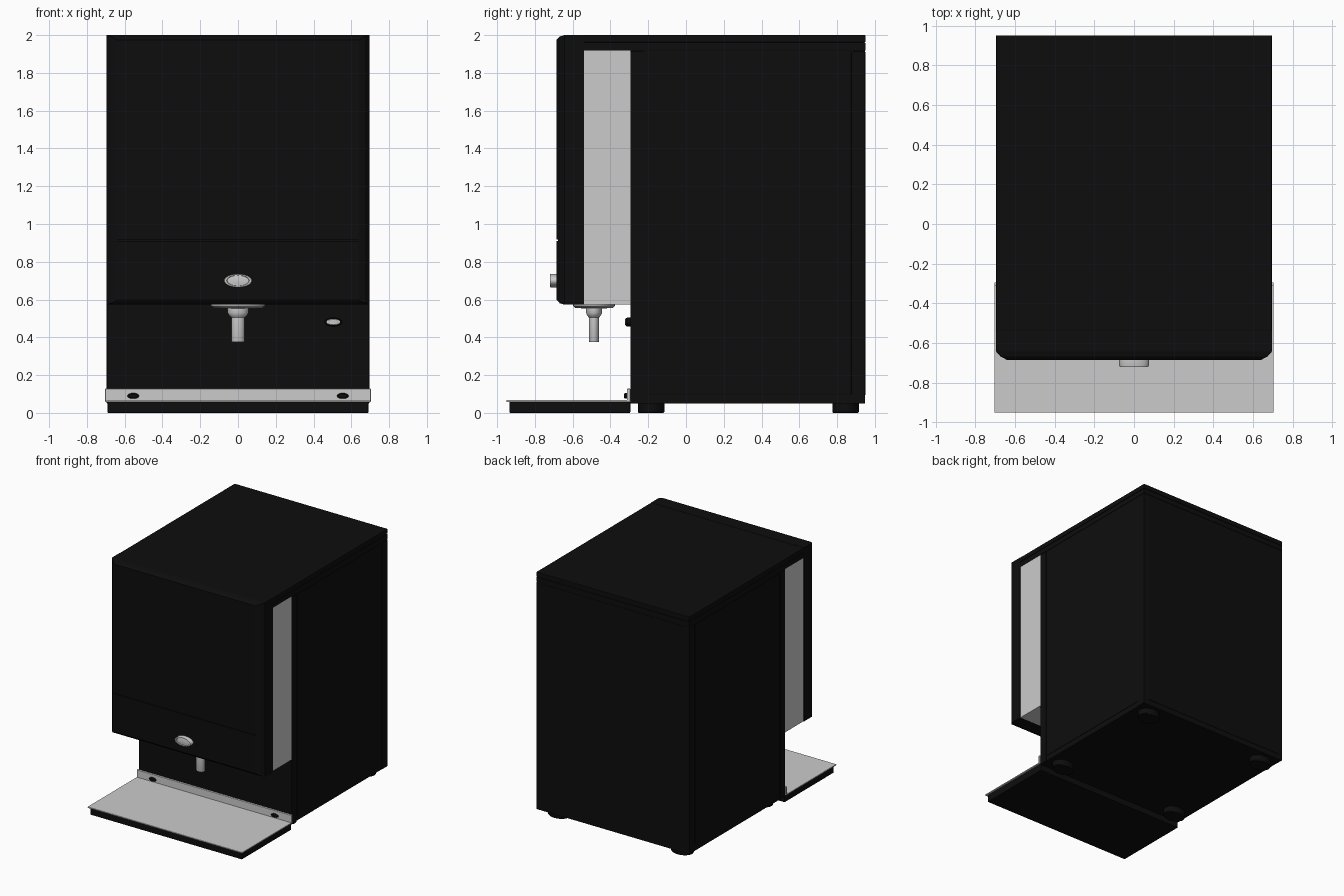
import bpy, bmesh, math

if "Cube" in bpy.data.objects:
    bpy.data.objects.remove(bpy.data.objects["Cube"])

black = bpy.data.materials.new("black")
black.diffuse_color = (0.004, 0.004, 0.004, 1)
black.use_nodes = True
black.node_tree.nodes["Principled BSDF"].inputs["Base Color"].default_value = black.diffuse_color


def finish(name, bm, mat):
    bmesh.ops.recalc_face_normals(bm, faces=bm.faces)
    me = bpy.data.meshes.new(name)
    bm.to_mesh(me)
    bm.free()
    ob = bpy.data.objects.new(name, me)
    bpy.context.collection.objects.link(ob)
    if mat:
        me.materials.append(mat)
    return ob


def box(name, x, y, z, mat=black, bevel=0.0):
    """Box from (min, max) pairs, optionally with bevelled edges."""
    bm = bmesh.new()
    bmesh.ops.create_cube(bm, size=1)
    for v in bm.verts:
        v.co = [r[0] + (c + 0.5) * (r[1] - r[0]) for c, r in zip(v.co, (x, y, z))]
    ob = finish(name, bm, mat)
    if bevel:
        m = ob.modifiers.new("bevel", 'BEVEL')
        m.width, m.segments = bevel, 2
    return ob


def lathe(name, profile, loc, scale, mat=None, forward=False, n=40):
    """Oval turned part: (radius, height) profile, heights up z or towards -y."""
    bm = bmesh.new()
    rings = []
    for r, h in profile:
        ring = []
        for i in range(n):
            a = 2 * math.pi * i / n
            u, v = r * math.cos(a) * scale[0], r * math.sin(a) * scale[1]
            ring.append(bm.verts.new((u, -h, v) if forward else (u, v, h)))
        rings.append(ring)
    for a, b in zip(rings, rings[1:]):
        for i in range(n):
            j = (i + 1) % n
            bm.faces.new((a[i], a[j], b[j], b[i]))
    bm.faces.new(rings[0])
    bm.faces.new(rings[-1])
    ob = finish(name, bm, mat)
    ob.location = loc
    bpy.ops.object.select_all(action='DESELECT')
    bpy.context.view_layer.objects.active = ob
    ob.select_set(True)
    bpy.ops.object.shade_smooth_by_angle(angle=math.radians(35))
    return ob


# Cabinet with slightly proud side and back panels
box("cabinet", (-0.692, 0.692), (-0.295, 0.947), (0.05, 1.925))
for s, side in ((-1, "left"), (1, "right")):
    xs = tuple(sorted((s * 0.68, s * 0.695)))
    box(side + "_side_panel", xs, (-0.22, 0.875), (0.095, 1.91), bevel=0.002)
    box(side + "_front_trim", xs, (-0.295, -0.228), (0.05, 1.915), bevel=0.002)
    box(side + "_rear_trim", xs, (0.883, 0.948), (0.05, 1.915), bevel=0.002)
box("back_panel", (-0.66, 0.66), (0.93, 0.95), (0.095, 1.91), bevel=0.002)

# Two-layer lid
box("lid_lower", (-0.695, 0.695), (-0.54, 0.95), (1.918, 1.958), bevel=0.003)
box("lid_core", (-0.69, 0.69), (-0.54, 0.945), (1.95, 1.97))
box("lid_upper", (-0.695, 0.695), (-0.54, 0.95), (1.962, 2.0), bevel=0.003)

# Metal head behind the front door
box("head_casing", (-0.692, 0.692), (-0.54, -0.29), (0.575, 1.92), None)

# Front door: stacked rectangles with chamfered front rim (y, x inset, z inset)
bm = bmesh.new()
rings = []
for y, dx, dz in ((-0.54, 0, 0), (-0.643, 0, 0), (-0.668, 0.022, 0.007), (-0.685, 0.055, 0.025)):
    x, z0, z1 = 0.695 - dx, 0.573 + dz, 2.0 - dz
    rings.append([bm.verts.new(p) for p in ((-x, y, z0), (x, y, z0), (x, y, z1), (-x, y, z1))])
for a, b in zip(rings, rings[1:]):
    for i in range(4):
        bm.faces.new((a[i], a[(i + 1) % 4], b[(i + 1) % 4], b[i]))
bm.faces.new(rings[0])
bm.faces.new(rings[-1])
door = finish("front_door", bm, black)

# Door seam groove
cutter = box("seam_cutter", (-0.8, 0.8), (-0.8, -0.677), (0.91, 0.917))
cutter.hide_render = True
cutter.hide_set(True)
cut = door.modifiers.new("seam", 'BOOLEAN')
cut.operation, cut.object = 'DIFFERENCE', cutter

# Dispense button with raised rim
lathe("dispense_button", [(1, -0.01), (1, 0.03), (0.95, 0.035), (0.8, 0.035), (0.76, 0.029),
                          (0.4, 0.031), (0.1, 0.032)], (0, -0.685, 0.70), (0.075, 0.036), forward=True)

# Nozzle: mounting flange, collar and spout
lathe("nozzle", [(0.11, 0.58), (0.11, 0.565), (0.098, 0.555), (0.042, 0.553), (0.042, 0.53),
                 (0.036, 0.515), (0.027, 0.505), (0.027, 0.38), (0.025, 0.375), (0.019, 0.375),
                 (0.019, 0.42)], (0, -0.487, 0), (1.3, 1))

# Power switch on the cabinet front
lathe("switch_collar", [(1, -0.01), (1, 0.018), (0.85, 0.024)], (0.505, -0.295, 0.481),
      (0.046, 0.023), black, True)
lathe("switch_cap", [(1, 0.01), (1, 0.026), (0.85, 0.029)], (0.505, -0.295, 0.481),
      (0.036, 0.017), None, True)

# Drip tray: base, metal plate and upstand with two screws
box("tray_base", (-0.69, 0.69), (-0.935, -0.295), (0.0, 0.06), bevel=0.004)
box("tray_plate", (-0.703, 0.703), (-0.95, -0.297), (0.058, 0.068), None, bevel=0.003)
box("tray_upstand", (-0.703, 0.703), (-0.312, -0.295), (0.058, 0.128), None, bevel=0.002)
for s in (-1, 1):
    lathe("tray_screw", [(1, 0), (1, 0.01), (0.75, 0.018)], (s * 0.555, -0.31, 0.09),
          (0.031, 0.015), black, True)

# Feet
for s in (-1, 1):
    for y in (-0.185, 0.845):
        lathe("foot", [(0.066, 0), (0.07, 0.006), (0.07, 0.055)], (s * 0.56, y, 0), (1.3, 1), black)
